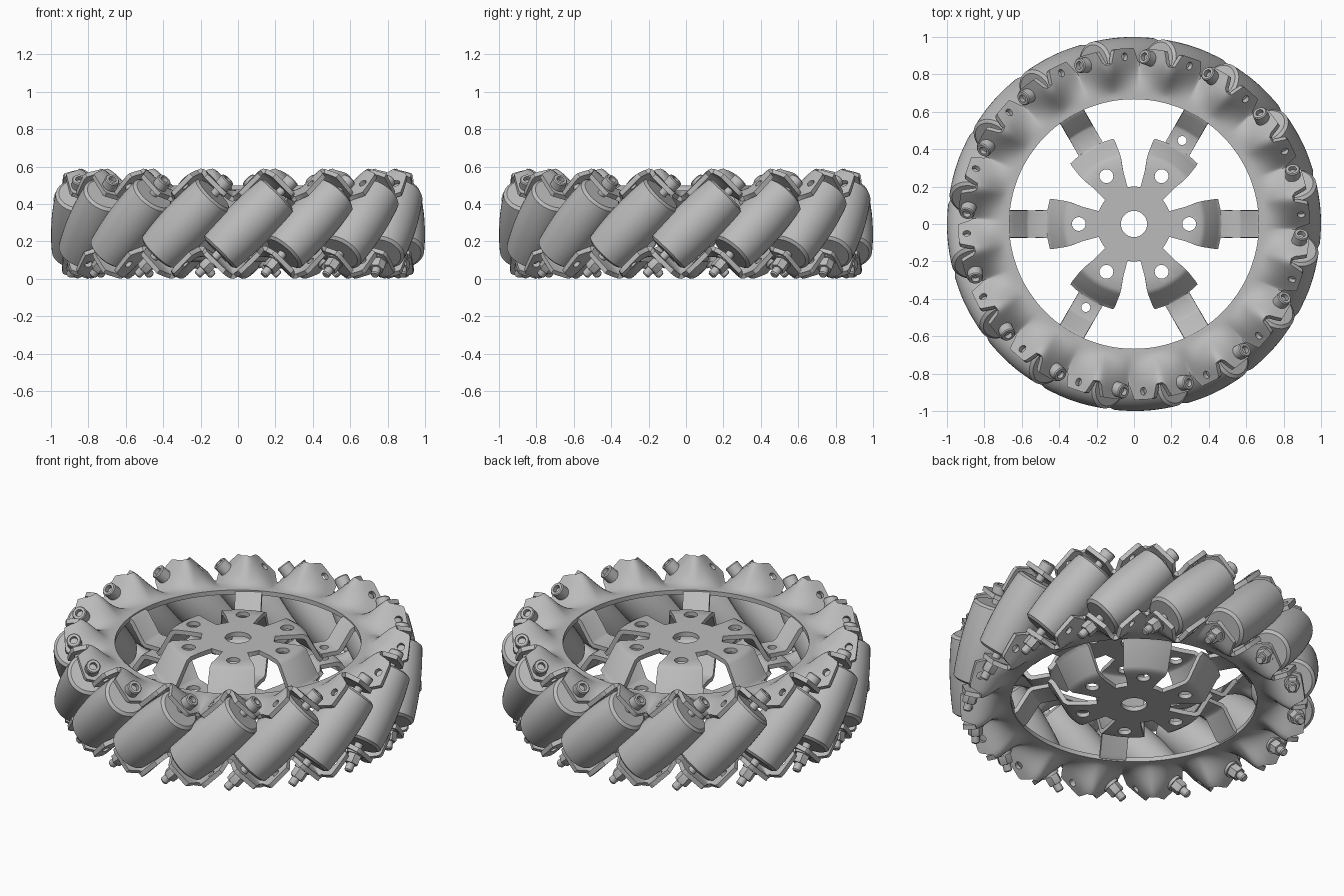
import bpy, bmesh, math
from mathutils import Matrix

cube = bpy.data.objects.get("Cube")
if cube:
    bpy.data.objects.remove(cube, do_unlink=True)

COUNT = 16                        # rollers
STEP = 2 * math.pi / COUNT
PHASE = math.radians(3.75)        # angle of the first roller
MID = 0.295                       # half height of the wheel
AXIS_R = 0.865                    # distance from wheel axis to roller axis
PLATE = 0.026                     # sheet thickness

grey = bpy.data.materials.new("satin_grey")
grey.use_nodes = True
colour = (0.5, 0.5, 0.5, 1)
grey.diffuse_color = colour
bsdf = next(n for n in grey.node_tree.nodes if n.type == 'BSDF_PRINCIPLED')
bsdf.inputs["Base Color"].default_value = colour


def link(name, mesh, matrix=None):
    ob = bpy.data.objects.new(name, mesh)
    bpy.context.scene.collection.objects.link(ob)
    if matrix is not None:
        ob.matrix_world = matrix
    return ob


def to_mesh(name, bm):
    bmesh.ops.remove_doubles(bm, verts=bm.verts, dist=0.0002)
    bmesh.ops.recalc_face_normals(bm, faces=bm.faces)
    mesh = bpy.data.meshes.new(name)
    bm.to_mesh(mesh)
    bm.free()
    mesh.materials.append(grey)
    return mesh


def smooth(ob, angle=35):
    bpy.ops.object.select_all(action='DESELECT')
    ob.select_set(True)
    bpy.context.view_layer.objects.active = ob
    bpy.ops.object.shade_smooth_by_angle(angle=math.radians(angle))


def skin(bm, rows):
    """Join rows of points into a sheet of quads."""
    verts = [[bm.verts.new(p) for p in row] for row in rows]
    for a, b in zip(verts, verts[1:]):
        for i in range(len(a) - 1):
            bm.faces.new((a[i], a[i + 1], b[i + 1], b[i]))


def polar(r, a, z):
    return (r * math.cos(a), r * math.sin(a), z)


def lathe(name, profile, sides):
    """Turn (radius, height) points about z."""
    bm = bmesh.new()
    skin(bm, [[polar(max(r, 0.0001), 2 * math.pi * i / sides, z) for i in range(sides + 1)]
              for r, z in profile])
    return to_mesh(name, bm)


def cutter(name, items):
    """Hidden drill: cylinders given as (matrix, radius, length)."""
    bm = bmesh.new()
    for matrix, r, length in items:
        bmesh.ops.create_cone(bm, cap_ends=True, segments=20, radius1=r, radius2=r,
                              depth=length, matrix=matrix)
    ob = link(name, to_mesh(name, bm))
    ob.hide_render = True
    ob.hide_set(True)
    return ob


def sheet_part(name, bm, drill):
    """Thicken a sheet, drill it and bake the result."""
    ob = link(name, to_mesh(name, bm))
    solid = ob.modifiers.new("thickness", 'SOLIDIFY')
    solid.thickness = PLATE
    solid.offset = 0
    cut = ob.modifiers.new("holes", 'BOOLEAN')
    cut.operation = 'DIFFERENCE'
    cut.solver = 'EXACT'
    cut.object = drill
    bpy.context.view_layer.update()
    baked = bpy.data.meshes.new_from_object(
        ob.evaluated_get(bpy.context.evaluated_depsgraph_get()))
    ob.modifiers.clear()
    ob.data = baked
    smooth(ob)
    return ob


def clamp(x):
    return max(0.0, min(1.0, x))


# Pleated rim: flat inside, folded to 45 degree facets outside, with tabs
def rim_edge(a):
    d = abs(((a - PHASE) / (STEP / 2) + 0.5) % 1 - 0.5)
    return 0.865 + 0.075 * clamp((0.42 - d) / 0.14)


def rim_height(r, a):
    wave = math.asin(0.96 * math.cos(COUNT * (a - PHASE) - math.pi / 2)) / math.asin(0.96)
    f = clamp((r - 0.69) / 0.19)
    f = f * f * (3 - 2 * f)
    return 0.46 + f * (0.043 + 0.077 * wave)


bm = bmesh.new()
columns = COUNT * 32
rows = []
for k in range(13):
    row = []
    for i in range(columns + 1):
        a = 2 * math.pi * i / columns
        r = 0.667 + (rim_edge(a) - 0.667) * k / 12
        row.append(polar(r, a, rim_height(r, a)))
    rows.append(row)
skin(bm, rows)
drill = cutter("rim_drill", [
    (Matrix.Rotation(PHASE + STEP * i, 4, 'Z') @ Matrix.Translation((0.895, 0, 0.503))
     @ Matrix.Rotation(math.pi / 4, 4, 'X'), 0.021, 0.12) for i in range(COUNT)])
rim = sheet_part("upper_rim", bm, drill)

# Hub with six stepped spokes: (radius, height, half width)
SPOKE = [(0.2, 0.487, 0.068), (0.29, 0.487, 0.092), (0.355, 0.487, 0.115),
         (0.375, 0.475, 0.12), (0.44, 0.35, 0.13), (0.46, 0.33, 0.13),
         (0.465, 0.328, 0.073), (0.565, 0.328, 0.073), (0.585, 0.34, 0.073),
         (0.655, 0.445, 0.073), (0.685, 0.46, 0.073)]
bm = bmesh.new()
skin(bm, [[polar(r, 2 * math.pi * i / 72, 0.487) for i in range(73)] for r in (0.07, 0.2)])
for s in range(6):
    rows = []
    for k, (r, z, w) in enumerate(SPOKE):
        half = math.radians(20) if k == 0 else math.asin(w / r)
        rows.append([polar(r, s * math.pi / 3 + half * u / 4, z) for u in range(-4, 5)])
    skin(bm, rows)
holes = []
for s in range(6):
    turn = Matrix.Rotation(s * math.pi / 3, 4, 'Z')
    holes.append((turn @ Matrix.Translation((0.295, 0, 0.487)), 0.037, 0.1))
    if s % 3 == 1:
        holes.append((turn @ Matrix.Translation((0.515, 0, 0.328)), 0.024, 0.1))
spider = sheet_part("upper_spider", bm, cutter("spider_drill", holes))

# Lower plates are the same parts turned over about a radial axis
radial = Matrix.Rotation(math.pi / 3, 4, 'Z')
flip = (Matrix.Translation((0, 0, MID)) @ radial @ Matrix.Rotation(math.pi, 4, 'X')
        @ radial.inverted() @ Matrix.Translation((0, 0, -MID)))
link("lower_rim", rim.data, flip)
link("lower_spider", spider.data, flip)

# Barrel roller whose bulge follows the wheel's outer circle
HALF = 0.225
barrel = [(0, -HALF), (0.105, -HALF)]
for i in range(-8, 9):
    s = i / 8 * (HALF - 0.012)
    barrel.append((1 - math.hypot(AXIS_R, s * math.sqrt(0.5)), s))
barrel += [(0.105, HALF), (0, HALF)]
parts = {
    "roller": lathe("roller", barrel, 40),
    "bolt_shank": lathe("bolt_shank", [(0, -0.39), (0.018, -0.39), (0.023, -0.383),
                                       (0.023, 0.29), (0, 0.29)], 16),
    "bolt_head": lathe("bolt_head", [(0, 0.27), (0.04, 0.27), (0.04, 0.33), (0.035, 0.336),
                                     (0.021, 0.336), (0.021, 0.31), (0, 0.31)], 24),
    "washer": lathe("washer", [(0, -0.292), (0.047, -0.292), (0.047, -0.275), (0, -0.275)], 24),
    "nut": lathe("nut", [(0, -0.345), (0.036, -0.345), (0.041, -0.338),
                         (0.041, -0.29), (0, -0.29)], 6),
}
for name, mesh in parts.items():
    for i in range(COUNT):
        place = (Matrix.Rotation(PHASE + STEP * i, 4, 'Z')
                 @ Matrix.Translation((AXIS_R, 0, MID))
                 @ Matrix.Rotation(-math.pi / 4, 4, 'X'))
        ob = link(f"{name}_{i + 1}", mesh, place)
        if i == 0:
            smooth(ob)
